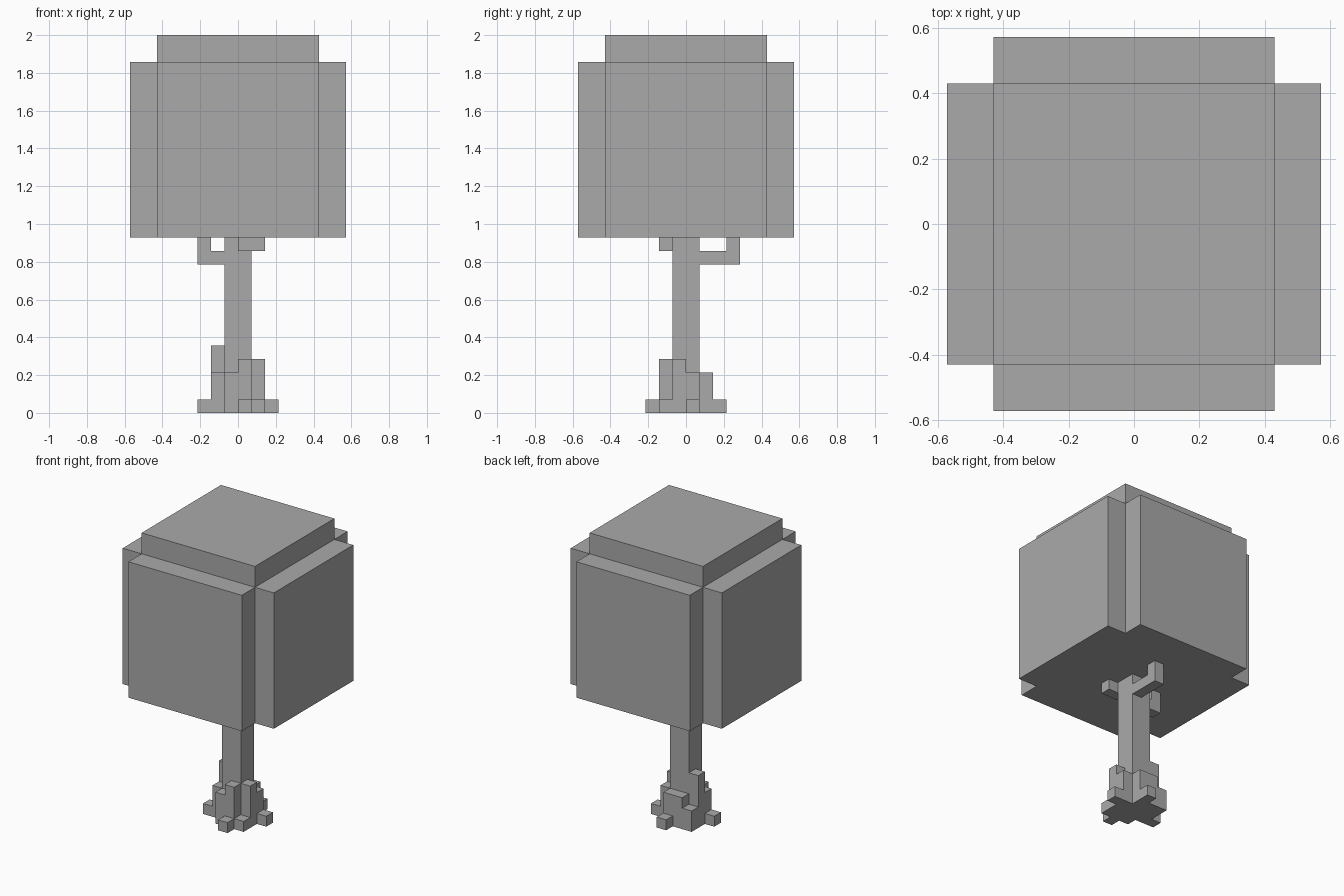
import bpy
import bmesh

cube = bpy.data.objects.get("Cube")
if cube:
    bpy.data.objects.remove(cube, do_unlink=True)

U = 1 / 14  # size of one block

# One plain grey for the whole tree
grey = bpy.data.materials.new("plain_grey")
grey.use_nodes = True
colour = (0.4, 0.4, 0.4, 1)
grey.diffuse_color = colour
grey.node_tree.nodes["Principled BSDF"].inputs["Base Color"].default_value = colour


def prism(name, outline, z0, z1):
    """Extrude a flat outline, given in blocks, from z0 up to z1."""
    bm = bmesh.new()
    base = bm.faces.new([bm.verts.new((x * U, y * U, z0 * U)) for x, y in outline])
    top = bmesh.ops.extrude_face_region(bm, geom=[base], use_keep_orig=True)
    moved = [v for v in top["geom"] if isinstance(v, bmesh.types.BMVert)]
    bmesh.ops.translate(bm, verts=moved, vec=(0, 0, (z1 - z0) * U))
    bmesh.ops.recalc_face_normals(bm, faces=bm.faces)
    mesh = bpy.data.meshes.new(name)
    bm.to_mesh(mesh)
    bm.free()
    mesh.materials.append(grey)
    obj = bpy.data.objects.new(name, mesh)
    bpy.context.collection.objects.link(obj)
    return obj


def box(name, x0, x1, y0, y1, z0, z1):
    return prism(name, [(x0, y0), (x1, y0), (x1, y1), (x0, y1)], z0, z1)


# Canopy: cross-shaped body with a square cap
quarter = [(8, -6), (8, 6), (6, 6)]
cross = []
for _ in range(4):
    cross += quarter
    quarter = [(-y, x) for x, y in quarter]
prism("canopy_body", cross, 13, 26)
box("canopy_cap", -6, 6, -6, 6, 26, 28)

# Trunk
box("trunk", -1, 1, -1, 1, 0, 13)

# Branches, bent up into the canopy
box("front_branch", 0, 2, -2, -1, 12, 13)
box("right_branch", -3, -1, -1, 0, 11, 12)
box("right_branch_tip", -3, -2, -1, 0, 12, 13)
box("back_branch", 0, 1, 1, 4, 11, 12)
box("back_branch_tip", 0, 1, 3, 4, 12, 13)

# Roots: one-block columns given by corner and height
roots = {
    "front_root": [(-1, -2, 3), (0, -2, 4), (0, -3, 1)],
    "front_left_root": [(1, -2, 1)],
    "left_root": [(1, -1, 4), (1, 0, 3), (2, 0, 1)],
    "back_root": [(-1, 1, 3), (0, 1, 3), (0, 2, 1)],
    "back_right_root": [(-2, 1, 2)],
    "right_root": [(-2, -1, 3), (-2, 0, 5), (-3, -1, 1)],
}
for name, columns in roots.items():
    for x, y, height in columns:
        box(name, x, x + 1, y, y + 1, 0, height)
